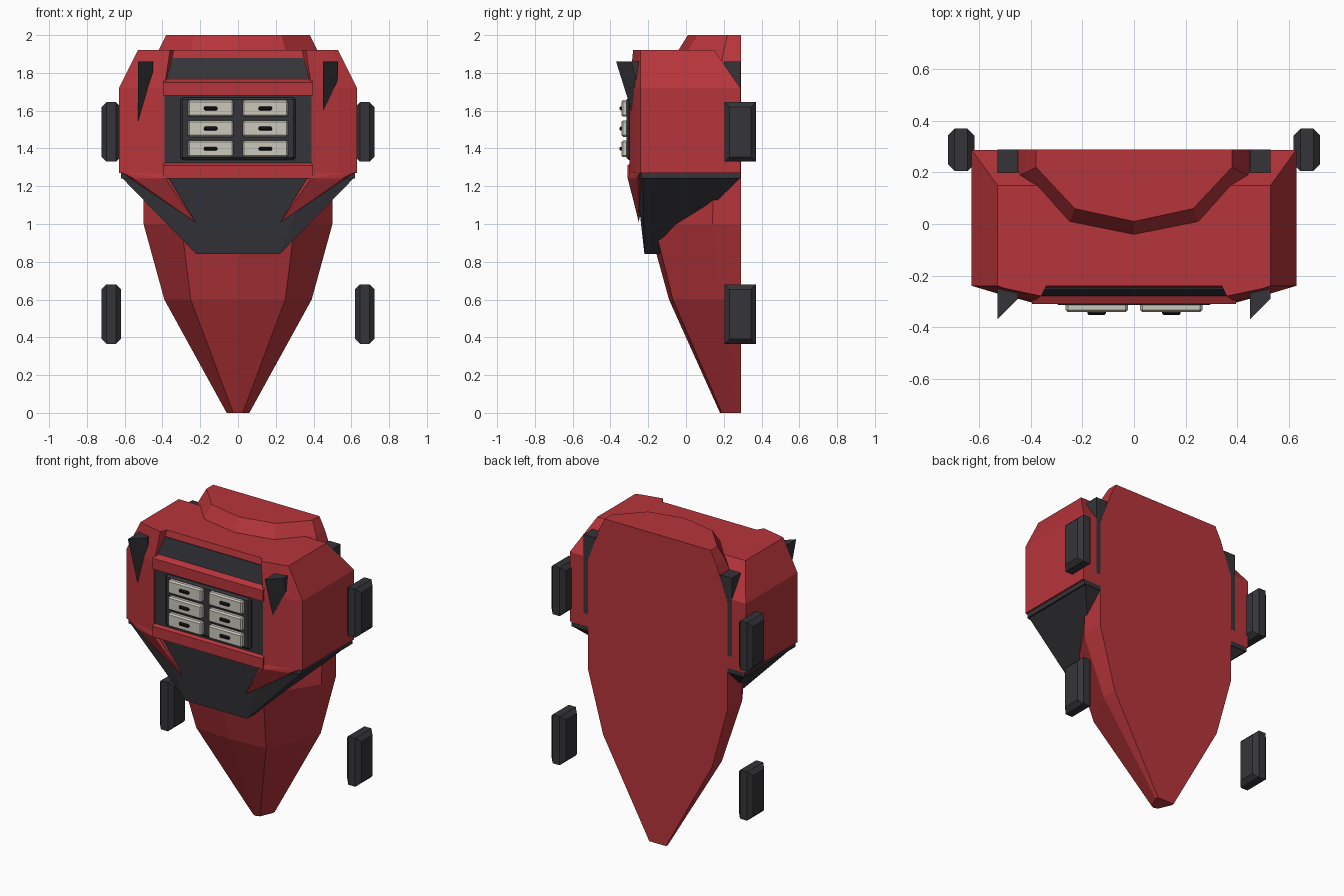
import bpy, bmesh
from mathutils import Vector

cube = bpy.data.objects.get("Cube")
if cube:
    bpy.data.objects.remove(cube, do_unlink=True)


def material(name, rgb):
    m = bpy.data.materials.new(name)
    m.use_nodes = True
    m.diffuse_color = (*rgb, 1)
    m.node_tree.nodes["Principled BSDF"].inputs["Base Color"].default_value = (*rgb, 1)
    return m


red = material("red paint", (0.47, 0.035, 0.043))
dark = material("dark grey", (0.035, 0.035, 0.042))
cream = material("cream", (0.6, 0.58, 0.5))
black = material("black", (0.008, 0.008, 0.01))


def finish(bm, name, mat):
    bmesh.ops.recalc_face_normals(bm, faces=bm.faces)
    mesh = bpy.data.meshes.new(name)
    bm.to_mesh(mesh)
    bm.free()
    mesh.materials.append(mat)
    obj = bpy.data.objects.new(name, mesh)
    bpy.context.collection.objects.link(obj)
    return obj


def loft(name, mat, sections):
    """Join (z, half outline) sections; each half outline is mirrored in x."""
    bm = bmesh.new()
    rings = []
    for z, half in sections:
        outline = half + [(-x, y) for x, y in reversed(half) if x > 0]
        rings.append([bm.verts.new((x, y, z)) for x, y in outline])
    n = len(rings[0])
    for a, b in zip(rings, rings[1:]):
        for i in range(n):
            j = (i + 1) % n
            bm.faces.new((a[i], a[j], b[j], b[i]))
    bm.faces.new(rings[0])
    bm.faces.new(rings[-1])
    return finish(bm, name, mat)


def solid(name, mat, points):
    """Convex solid around a few points."""
    bm = bmesh.new()
    for p in points:
        bm.verts.new(p)
    bmesh.ops.convex_hull(bm, input=bm.verts[:])
    bmesh.ops.dissolve_limit(bm, angle_limit=0.01, verts=bm.verts[:], edges=bm.edges[:])
    return finish(bm, name, mat)


def box(name, mat, lo, hi, bevel=0, keep_axis=None):
    """Box between corners, chamfered except along keep_axis."""
    lo, hi = Vector(lo), Vector(hi)
    bm = bmesh.new()
    bmesh.ops.create_cube(bm, size=1)
    for v in bm.verts:
        v.co = (lo + hi) / 2 + v.co * (hi - lo)
    if bevel:
        edges = [e for e in bm.edges if keep_axis is None
                 or abs((e.verts[0].co - e.verts[1].co)[keep_axis]) < 1e-4]
        bmesh.ops.bevel(bm, geom=edges, offset=bevel, segments=1, affect='EDGES')
    return finish(bm, name, mat)


def bar(name, mat, width, profile):
    """Extrude a (y, z) profile across x."""
    return solid(name, mat, [(s * width, y, z) for s in (-1, 1) for y, z in profile])


# Long tapering keel with a flat back
loft("keel", red, [
    (0.0, [(0.06, 0.29), (0.06, 0.27), (0.025, 0.19), (0, 0.18)]),
    (0.6, [(0.39, 0.29), (0.39, 0.19), (0.25, -0.07), (0, -0.09)]),
    (1.0, [(0.5, 0.29), (0.5, 0.14), (0.3, -0.17), (0, -0.2)]),
    (1.7, [(0.5, 0.29), (0.5, 0.16), (0.3, -0.1), (0, -0.14)]),
    (1.92, [(0.42, 0.29), (0.42, 0.2), (0.25, 0.01), (0, -0.04)]),
    (2.0, [(0.38, 0.29), (0.38, 0.22), (0.23, 0.06), (0, 0.01)]),
])

# Upper hull with forward shoulders and a sloped centre
side = [(0.63, 0.288), (0.63, -0.24), (0.53, -0.27), (0.39, -0.3), (0.385, -0.285)]
loft("upper_hull", red, [
    (1.27, side),
    (1.72, side),
    (1.92, [(0.53, 0.15), (0.53, -0.24), (0.5, -0.25), (0.36, -0.28), (0.34, -0.24)]),
])

# Dark floor band and tapered skirt
loft("floor_band", dark, [
    (z, [(0.62, 0.288), (0.62, -0.235), (0.53, -0.262), (0.38, -0.28)])
    for z in (1.24, 1.27)
])
solid("lower_skirt", dark, [
    (s * x, y, z) for s in (-1, 1) for x, y, z in (
        (0.61, 0.285, 1.24), (0.61, -0.23, 1.24), (0.38, -0.265, 1.24),
        (0.22, -0.13, 0.84), (0.22, -0.22, 0.84))
])

# Front: visor, window panel and framing bars
solid("visor", dark, [
    (s * x, y + d, z) for s in (-1, 1) for d in (0, 0.006)
    for x, y, z in ((0.38, -0.28, 1.77), (0.345, -0.255, 1.88))
])
box("window_panel", dark, (-0.39, -0.294, 1.32), (0.39, -0.286, 1.69))
bar("upper_bar", red, 0.395, [(-0.2, 1.68), (-0.31, 1.68), (-0.31, 1.75), (-0.27, 1.77), (-0.2, 1.77)])
bar("lower_bar", red, 0.395, [(-0.2, 1.24), (-0.31, 1.24), (-0.31, 1.31), (-0.285, 1.33), (-0.2, 1.33)])

# Drawer cabinet
box("cabinet", dark, (-0.305, -0.315, 1.34), (0.305, -0.28, 1.67), 0.012)
for s, label in ((1, "left"), (-1, "right")):
    cx = s * 0.145
    for row in range(3):
        cz = 1.612 - row * 0.107
        box(f"{label}_drawer_{row + 1}", cream, (cx - 0.121, -0.342, cz - 0.044),
            (cx + 0.121, -0.3, cz + 0.044), 0.009)
        box(f"{label}_handle_{row + 1}", black, (cx - 0.036, -0.353, cz - 0.01),
            (cx + 0.036, -0.335, cz + 0.01), 0.006)

    # Red wedge where the hull runs down over the skirt
    solid(f"{label}_wedge", red, [
        (s * x, y, z) for x, y, z in (
            (0.385, -0.308, 1.24), (0.385, -0.3, 1.275), (0.62, -0.243, 1.275),
            (0.55, -0.262, 1.24), (0.225, -0.25, 1.01), (0.385, -0.2, 1.26))
    ])

    # Pointed front fin and rear strut; both fins share one handedness
    x0 = 0.45 if s > 0 else -0.53
    solid(f"{label}_fin", dark, [
        (x0, -0.37, 1.86), (x0 + 0.08, -0.29, 1.86), (x0, -0.22, 1.86),
        (x0 + 0.08, -0.22, 1.86), (x0 + 0.08, -0.22, 1.6), (x0, -0.27, 1.54), (x0, -0.22, 1.54)])
    box(f"{label}_rear_strut", dark, (x0, 0.2, 1.35), (x0 + 0.08, 0.289, 1.86))

    # Detached side pads
    x_in, x_out = sorted((s * 0.62, s * 0.722))
    for part, z in (("upper", 1.33), ("lower", 0.365)):
        box(f"{label}_{part}_pad", dark, (x_in, 0.205, z), (x_out, 0.37, z + 0.315), 0.026, 0)
